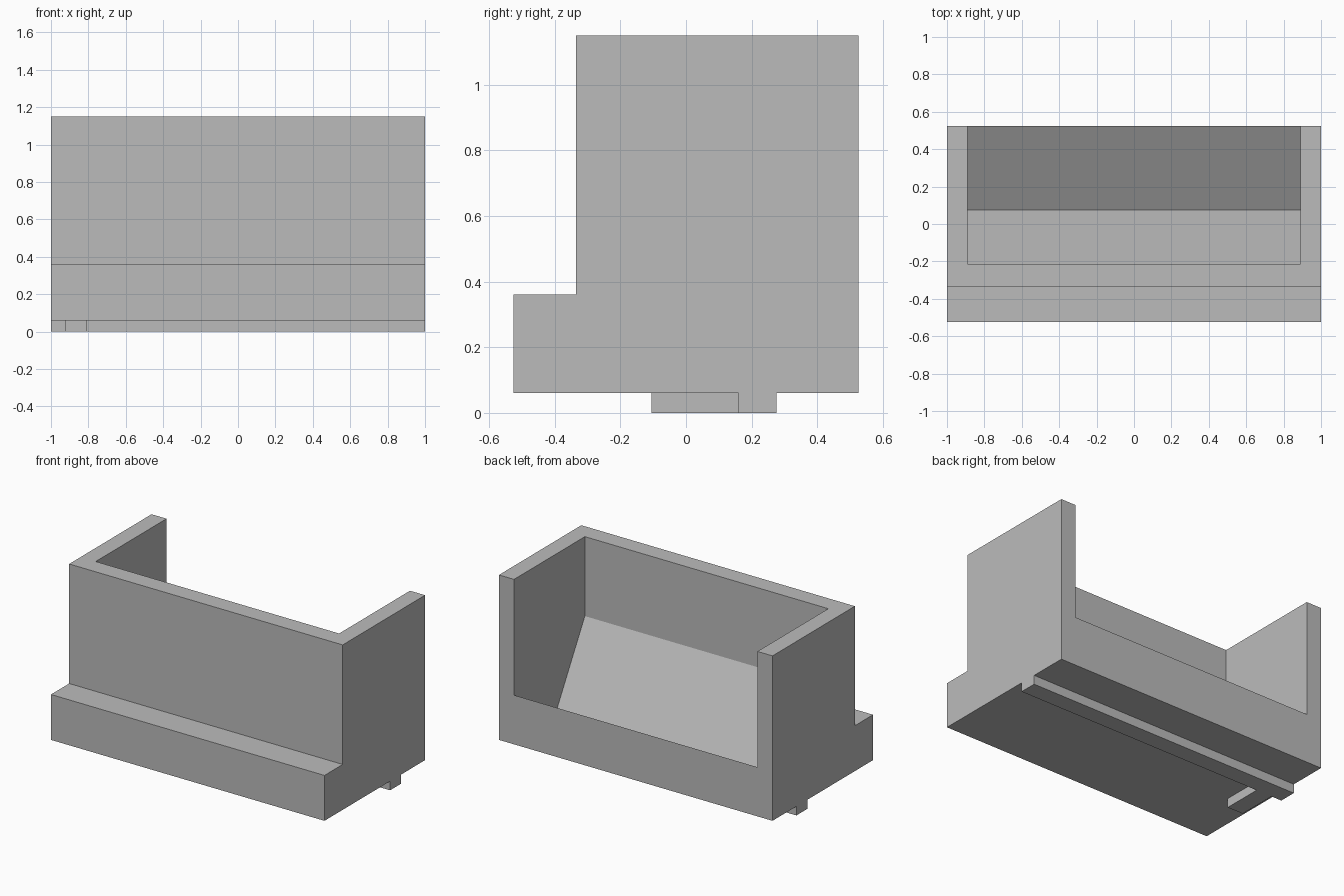
import bpy
import bmesh

default_cube = bpy.data.objects.get("Cube")
if default_cube:
    bpy.data.objects.remove(default_cube, do_unlink=True)

# Single plain grey
grey = bpy.data.materials.new("plain grey")
grey.use_nodes = True
grey.diffuse_color = (0.5, 0.5, 0.5, 1)
grey.node_tree.nodes["Principled BSDF"].inputs["Base Color"].default_value = (0.5, 0.5, 0.5, 1)


def extrude_profile(name, profile, x0, x1):
    """Extrude a (y, z) outline along x into a solid."""
    bm = bmesh.new()
    face = bm.faces.new([bm.verts.new((x0, y, z)) for y, z in profile])
    result = bmesh.ops.extrude_face_region(bm, geom=[face])
    moved = [v for v in result["geom"] if isinstance(v, bmesh.types.BMVert)]
    bmesh.ops.translate(bm, verts=moved, vec=(x1 - x0, 0, 0))
    bmesh.ops.recalc_face_normals(bm, faces=bm.faces)
    mesh = bpy.data.meshes.new(name)
    bm.to_mesh(mesh)
    bm.free()
    mesh.materials.append(grey)
    obj = bpy.data.objects.new(name, mesh)
    bpy.context.collection.objects.link(obj)
    return obj


def rectangle(y0, y1, z0, z1):
    return [(y0, z0), (y1, z0), (y1, z1), (y0, z1)]


BASE, TOP, BACK = 0.06, 1.15, 0.525

# Stepped outer body
body = extrude_profile("holder_body", [
    (-BACK, BASE), (BACK, BASE), (BACK, TOP),
    (-0.335, TOP), (-0.335, 0.36), (-BACK, 0.36)], -1, 1)

# V-floored cavity, open at the top and the back
cutter = extrude_profile("cavity_cutter", [
    (-0.215, 1.3), (-0.215, 0.625), (0.075, 0.125),
    (BACK, 0.385), (0.612, 0.435), (0.612, 1.3)], -0.89, 0.89)
cutter.hide_render = True

cut = body.modifiers.new("cavity", "BOOLEAN")
cut.operation = "DIFFERENCE"
cut.solver = "EXACT"
cut.object = cutter
bpy.context.view_layer.objects.active = body
bpy.ops.object.modifier_apply(modifier=cut.name)
bpy.data.objects.remove(cutter, do_unlink=True)

# Rail and locating tab under the body
extrude_profile("bottom_rail", rectangle(0.16, 0.275, 0, BASE), -1, 1)
extrude_profile("bottom_tab", rectangle(-0.105, 0.16, 0, BASE), -0.925, -0.81)
